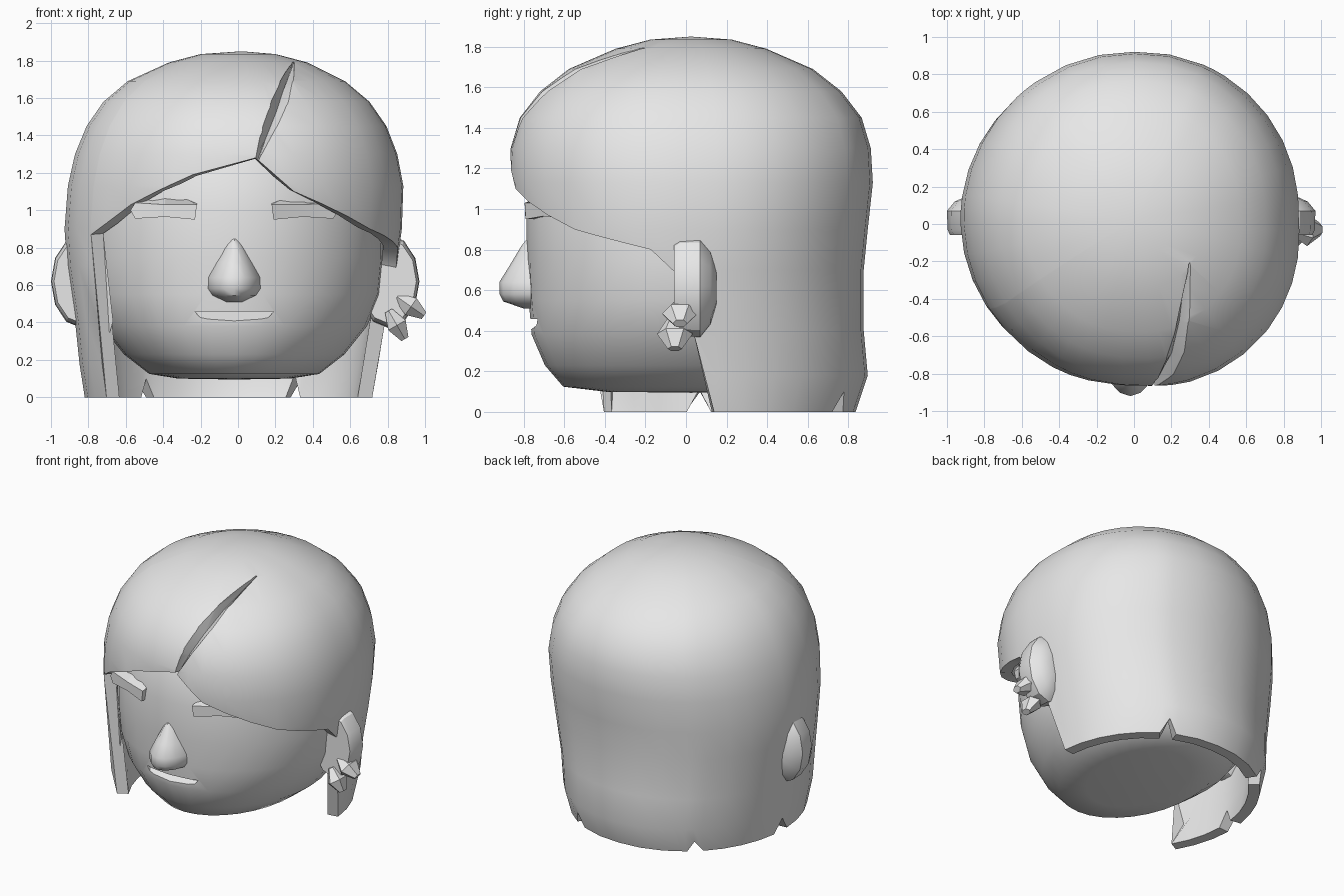
import bpy, bmesh
from math import sin, cos, asin, radians, degrees, pi, ceil
from mathutils import Vector, Matrix

if "Cube" in bpy.data.objects:
    bpy.data.objects.remove(bpy.data.objects["Cube"], do_unlink=True)

CX, CY = -0.02, 0.025   # middle of the head

grey = bpy.data.materials.new("plain_grey")
grey.use_nodes = True
grey.diffuse_color = (0.8, 0.8, 0.8, 1)
grey.node_tree.nodes["Principled BSDF"].inputs["Base Color"].default_value = (0.8, 0.8, 0.8, 1)


def finish(name, bm, smooth=None, fix=True):
    """Turn a bmesh into a named object."""
    bmesh.ops.remove_doubles(bm, verts=bm.verts, dist=0.0005)
    if fix:
        bmesh.ops.recalc_face_normals(bm, faces=bm.faces)
    mesh = bpy.data.meshes.new(name)
    bm.to_mesh(mesh)
    bm.free()
    mesh.materials.append(grey)
    ob = bpy.data.objects.new(name, mesh)
    bpy.context.collection.objects.link(ob)
    if smooth:
        shade(ob, smooth)
    return ob


def select_only(ob):
    bpy.ops.object.select_all(action='DESELECT')
    ob.select_set(True)
    bpy.context.view_layer.objects.active = ob


def shade(ob, angle):
    select_only(ob)
    bpy.ops.object.shade_smooth_by_angle(angle=radians(angle))


def apply_all(ob):
    select_only(ob)
    for mod in list(ob.modifiers):
        bpy.ops.object.modifier_apply(modifier=mod.name)


def carve(ob, cutter):
    """Cut one solid out of another and drop the cutter."""
    cutter.hide_render = True
    mod = ob.modifiers.new("carve", 'BOOLEAN')
    mod.operation, mod.solver, mod.object = 'DIFFERENCE', 'EXACT', cutter
    apply_all(ob)
    bpy.data.objects.remove(cutter, do_unlink=True)


def loft(name, rings, smooth=None, caps=True):
    """Skin closed rings that share a point count."""
    bm = bmesh.new()
    rows = [[bm.verts.new(p) for p in ring] for ring in rings]
    n = len(rows[0])
    for a, b in zip(rows, rows[1:]):
        for i in range(n):
            bm.faces.new((a[i], b[i], b[(i + 1) % n], a[(i + 1) % n]))
    if caps:
        bm.faces.new(rows[0])
        bm.faces.new(rows[-1])
    return finish(name, bm, smooth)


def around(t, z, rx, ry, cx=CX):
    """Point at angle t from the front, turning towards the left side."""
    a = radians(t)
    return Vector((cx + rx * sin(a), CY - ry * cos(a), z))


# ---- head: stacked ellipses with a flat chin
head_rows = [(0.095, 0, 0), (0.1, 0.30, 0.42), (0.125, 0.455, 0.63), (0.23, 0.59, 0.72),
             (0.38, 0.71, 0.785), (0.55, 0.78, 0.80), (0.75, 0.80, 0.81), (1.0, 0.80, 0.81),
             (1.3, 0.74, 0.75), (1.55, 0.55, 0.55), (1.7, 0, 0)]
head = loft("head", [[around(i * 11.25, *row) for i in range(32)] for row in head_rows], caps=False)

# ---- mouth: a wedge carved into the face
mouth_cut = loft("mouth_cutter", [[(CX + s * w, y, z) for y, z, w in (
    (-0.95, 0.458, 0.21), (-0.69, 0.458, 0.21), (-0.775, 0.40, 0.16), (-0.95, 0.39, 0.16))]
    for s in (-1, 1)])
carve(head, mouth_cut)
shade(head, 45)

# ---- hair: rows of height, half width, half depth and sideways centre
hair_rows = [(1.85, 0, 0, 0.02), (1.835, 0.2, 0.2, 0), (1.79, 0.37, 0.37, 0), (1.69, 0.58, 0.60, -0.01),
             (1.58, 0.71, 0.74, -0.01), (1.45, 0.80, 0.84, -0.01), (1.3, 0.86, 0.885, -0.012),
             (1.13, 0.895, 0.895, -0.015), (0.9, 0.90, 0.87, -0.028), (0.7, 0.88, 0.85, -0.035),
             (0.4, 0.828, 0.85, -0.043), (0.18, 0.80, 0.87, -0.048), (0, 0.77, 0.81, -0.05)]

# lower outline as (angle, height) points
edge = [(7, 1.28), (20, 1.10), (40, 0.97), (51, 0.90), (77, 0.80), (86, 0.67), (91, 0.38), (98, 0)]
for notch, wide, deep in ((151, 4, 0.1), (219, 4, 0.08), (267, 5, 0.1)):
    edge += [(notch - wide, 0), (notch, deep), (notch + wide, 0)]
edge += [(302, 0), (302.5, 0.87), (311, 0.93), (322, 1.03), (332, 1.1), (345, 1.19), (367, 1.28)]


def hair_row(z):
    """Half width, half depth and centre of the hair at a height."""
    for upper, lower in zip(hair_rows, hair_rows[1:]):
        if z >= lower[0]:
            f = (z - lower[0]) / (upper[0] - lower[0])
            return [b + (a - b) * f for a, b in zip(upper[1:], lower[1:])]
    return hair_rows[-1][1:]


def hair_point(t, z):
    """The left half is fuller at its corners than the right half."""
    rx, ry, cx = hair_row(z)
    side = max(0, abs(sin(radians(2 * t)))) if 0 < t % 360 < 180 else 0
    full = 1 + side * (0.05 if t % 360 < 90 else 0.025)
    return around(t, z, rx * full, ry * full, cx)


columns = []
for (t0, e0), (t1, e1) in zip(edge, edge[1:]):
    steps = ceil((t1 - t0) / 12)
    columns += [(t0 + (t1 - t0) * k / steps, e0 + (e1 - e0) * k / steps) for k in range(steps)]

bm = bmesh.new()
grid = [[bm.verts.new(hair_point(t, max(row[0], low))) for row in hair_rows] for t, low in columns]
for a, b in zip(grid, grid[1:] + grid[:1]):
    for j in range(len(hair_rows) - 1):
        bm.faces.new((a[j], a[j + 1], b[j + 1], b[j]))
hair = finish("hair", bm, fix=False)
shell = hair.modifiers.new("thickness", 'SOLIDIFY')
shell.thickness, shell.offset = 0.08, -1
apply_all(hair)
for v in hair.data.vertices:        # level rim
    if v.co.z < 0.045:
        v.co.z = 0


# ---- parting: curved V groove above the peak of the fringe
def on_hair(x, z, scale):
    rx, ry, cx = hair_row(z)
    centre = Vector((0, 0, 0.9))
    t = degrees(asin(min(1, (x - cx) / rx)))
    spot = hair_point(t, z)
    return centre + (Vector((x, spot.y, z)) - centre) * scale


parting = [(0.09, 0.11, 1.26), (0.12, 0.20, 1.42), (0.16, 0.265, 1.55),
           (0.215, 0.295, 1.68), (0.29, 0.30, 1.79)]
groove = loft("parting_cutter", [[on_hair(l, z, 1.015), on_hair(r, z, 1.015),
                                  on_hair((l + r) / 2, z, 0.95)] for l, r, z in parting])
carve(hair, groove)
shade(hair, 35)

# ---- nose: half ellipses stacked downwards
nose_rows = [(0.845, 0.03, 0.79), (0.82, 0.055, 0.81), (0.72, 0.11, 0.87), (0.64, 0.148, 0.92),
             (0.58, 0.15, 0.918), (0.545, 0.125, 0.90), (0.51, 0.06, 0.80)]
loft("nose", [[(CX - w * cos(i * pi / 8), -0.68 - (d - 0.68) * sin(i * pi / 8), z)
               for i in range(9)] for z, w, d in nose_rows], 40)

# ---- eyes and ears, one per side; the left eye sits deeper at its outer end
eye_shape = [(0.20, 1.03, 0.02), (0.37, 1.03, 0.09), (0.53, 1.04, 0.04), (0.555, 1.0, 0),
             (0.53, 0.955, 0), (0.37, 0.965, 0), (0.21, 0.95, 0)]
ear_rows = [(-0.06, 0.90), (-0.03, 0.98), (0.07, 1.0), (0.12, 0.75), (0.15, 0.35)]
for side, s, slope in (("left", 1, 0.53), ("right", -1, 0.37)):
    loft(side + "_eye", [[(CX + s * x, -0.795 + (x - 0.2) * slope + back * 0.16, z + back * rise)
                          for x, z, rise in eye_shape] for back in (0, 1)])
    loft(side + "_ear", [[(-0.015 + s * (0.82 + 0.165 * k * cos(i * pi / 6)), y,
                           0.62 + 0.25 * k * sin(i * pi / 6)) for i in range(12)]
                         for y, k in ear_rows], 30)

# ---- two faceted gems hanging from the left ear
for name, place, tilt in (("upper_gem", (0.925, -0.03, 0.485), 35), ("lower_gem", (0.85, -0.055, 0.385), 60)):
    turn = Matrix.Translation(place) @ Matrix.Rotation(radians(tilt), 4, 'Y')
    loft(name, [[turn @ Vector((along, 0.088 * k * cos(i * pi / 3), 0.062 * k * sin(i * pi / 3)))
                 for i in range(6)] for along, k in ((-0.09, 0.4), (0, 1), (0.085, 0.4))])
